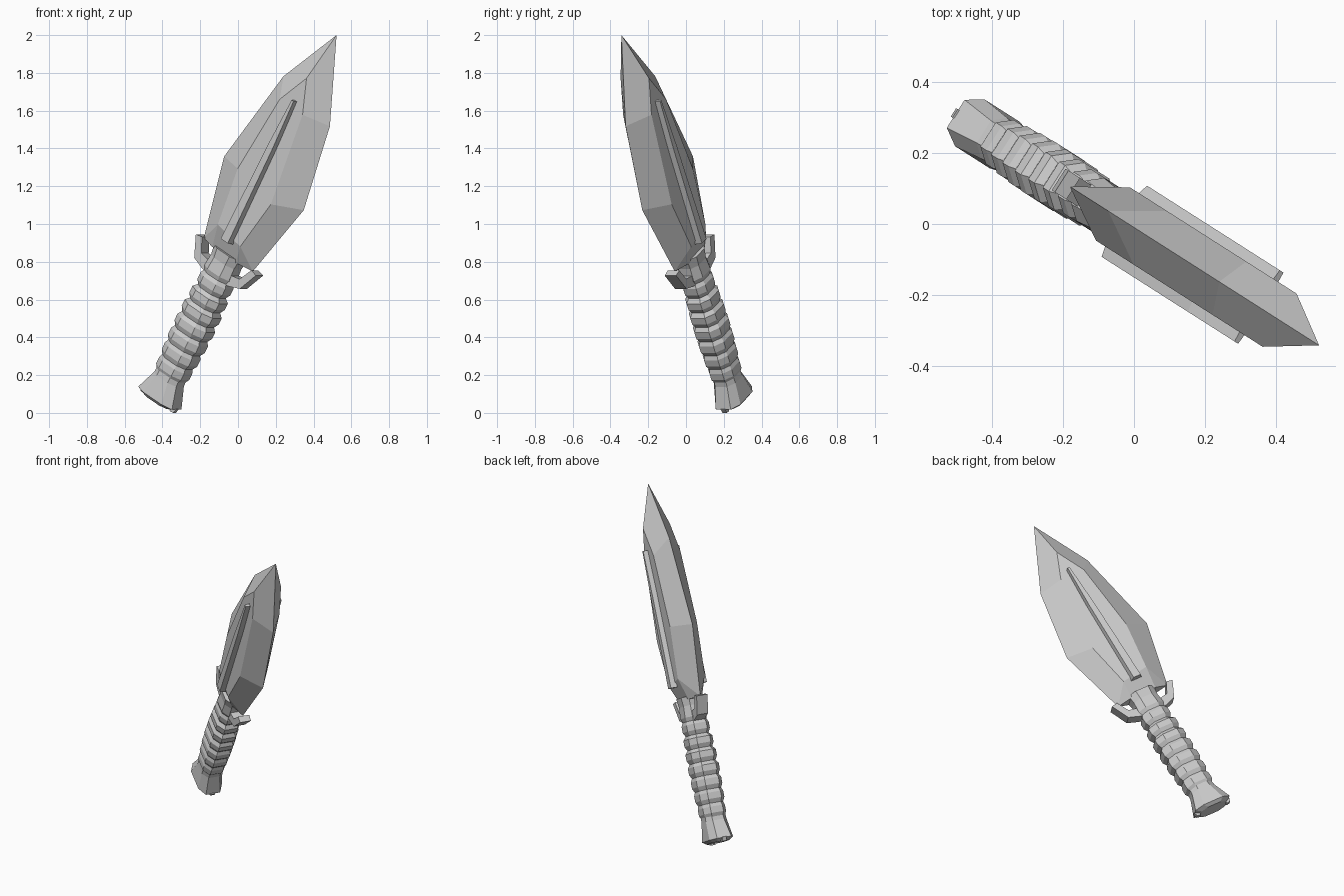
import bpy, bmesh, math
from mathutils import Matrix

if "Cube" in bpy.data.objects:
    bpy.data.objects.remove(bpy.data.objects["Cube"])

# Local frame: z along the dagger, x across the blade, y through its thickness
POSE = (Matrix.Translation((-0.34, 0.207, 0.23))
        @ Matrix.Rotation(math.radians(-32.5), 4, 'Z')
        @ Matrix.Rotation(math.radians(30), 4, 'Y'))


def finish(bm, name):
    bmesh.ops.recalc_face_normals(bm, faces=bm.faces)
    mesh = bpy.data.meshes.new(name)
    bm.to_mesh(mesh)
    bm.free()
    ob = bpy.data.objects.new(name, mesh)
    ob.matrix_world = POSE
    bpy.context.collection.objects.link(ob)
    return ob


def bridge(bm, a, b):
    n = len(a)
    for i in range(n):
        bm.faces.new((a[i], a[(i + 1) % n], b[(i + 1) % n], b[i]))


def loft(name, rings):
    """rings: lists of 3D points, capped at both ends"""
    bm = bmesh.new()
    loops = [[bm.verts.new(p) for p in r] for r in rings]
    for a, b in zip(loops, loops[1:]):
        bridge(bm, a, b)
    bm.faces.new(loops[0])
    bm.faces.new(loops[-1])
    return finish(bm, name)


def octagon(z, a, b, k=0.5, m=0.55):
    """eight-sided section with half width a and half depth b"""
    q = [(a, b * m), (a * k, b), (-a * k, b), (-a, b * m)]
    return [(x, y, z) for x, y in q + [(-x, -y) for x, y in q]]


def extrude_profile(name, pts, half):
    return loft(name, [[(x, s * half, z) for x, z in pts] for s in (-1, 1)])


# Blade: sharp outline, with a raised flat plateau on each face
right = [(0.170, 0.697), (0.285, 1.138), (0.205, 1.605)]
left = [(-0.180, 1.688), (-0.290, 1.135), (-0.185, 0.697)]
outline = right + [(0, 2.044)] + left
inner = [(0.085, 0.80), (0.14, 1.09), (0.075, 1.60), (0, 1.78),
         (-0.09, 1.60), (-0.135, 1.15), (-0.095, 0.83)]
bm = bmesh.new()
edge = [bm.verts.new((x, 0, z)) for x, z in outline]
for s in (-1, 1):
    flat = [bm.verts.new((x, s * 0.089, z)) for x, z in inner]
    base = [bm.verts.new((x, s * 0.045, 0.697)) for x in (0.08, -0.09)]
    for i in range(6):
        bm.faces.new((edge[i], edge[i + 1], flat[i + 1], flat[i]))
    bm.faces.new(flat)
    bm.faces.new((edge[0], flat[0], base[0]))
    bm.faces.new((edge[6], base[1], flat[6]))
    bm.faces.new((base[0], flat[0], flat[6], base[1]))
    bm.faces.new((edge[0], base[0], base[1], edge[6]))
finish(bm, "blade")

# Tapered rail on each blade face
for s, side in ((-1, "front"), (1, "back")):
    loft(side + "_blade_rail", [
        [(x, s * y, z) for x, y in ((-w, 0.08), (w, 0.08), (w * 0.7, 0.119), (-w * 0.7, 0.119))]
        for z, w in ((0.785, 0.036), (1.35, 0.026), (1.642, 0.010))])

# Ribbed grip: seven bulging segments, then a collar under the blade
rings = []
N, Z0, Z1 = 7, -0.04, 0.565
step = (Z1 - Z0) / N
for i in range(N):
    r = 0.08 + 0.016 * math.sin(math.pi * (i + 0.5) / N)
    for f, d in ((0, -0.008), (0.3, 0.006), (0.75, 0.006)):
        rings.append(octagon(Z0 + (i + f) * step, r + d, (r + d) * 0.82))
for z, a in ((Z1, 0.078), (0.59, 0.088), (0.66, 0.082), (0.715, 0.09)):
    rings.append(octagon(z, a, a * 0.82))
loft("grip", rings)

# Flared pommel with a shallow domed end
loft("pommel", [octagon(-0.02, 0.076, 0.066), octagon(-0.06, 0.08, 0.068),
                octagon(-0.175, 0.122, 0.078, 0.55, 0.6),
                octagon(-0.193, 0.085, 0.058, 0.55, 0.6)])

# Guard prongs and pommel studs, mirrored left and right
prong = [(0.05, 0.562), (0.09, 0.562), (0.165, 0.588), (0.218, 0.70),
         (0.178, 0.708), (0.138, 0.632), (0.05, 0.615)]
stud = [(0.095, -0.20), (0.118, -0.197), (0.126, -0.172), (0.09, -0.165)]
for s, side in ((-1, "left"), (1, "right")):
    extrude_profile(side + "_guard_prong", [(s * x, z) for x, z in prong], 0.036)
    extrude_profile(side + "_pommel_stud", [(s * x, z) for x, z in stud], 0.014)
